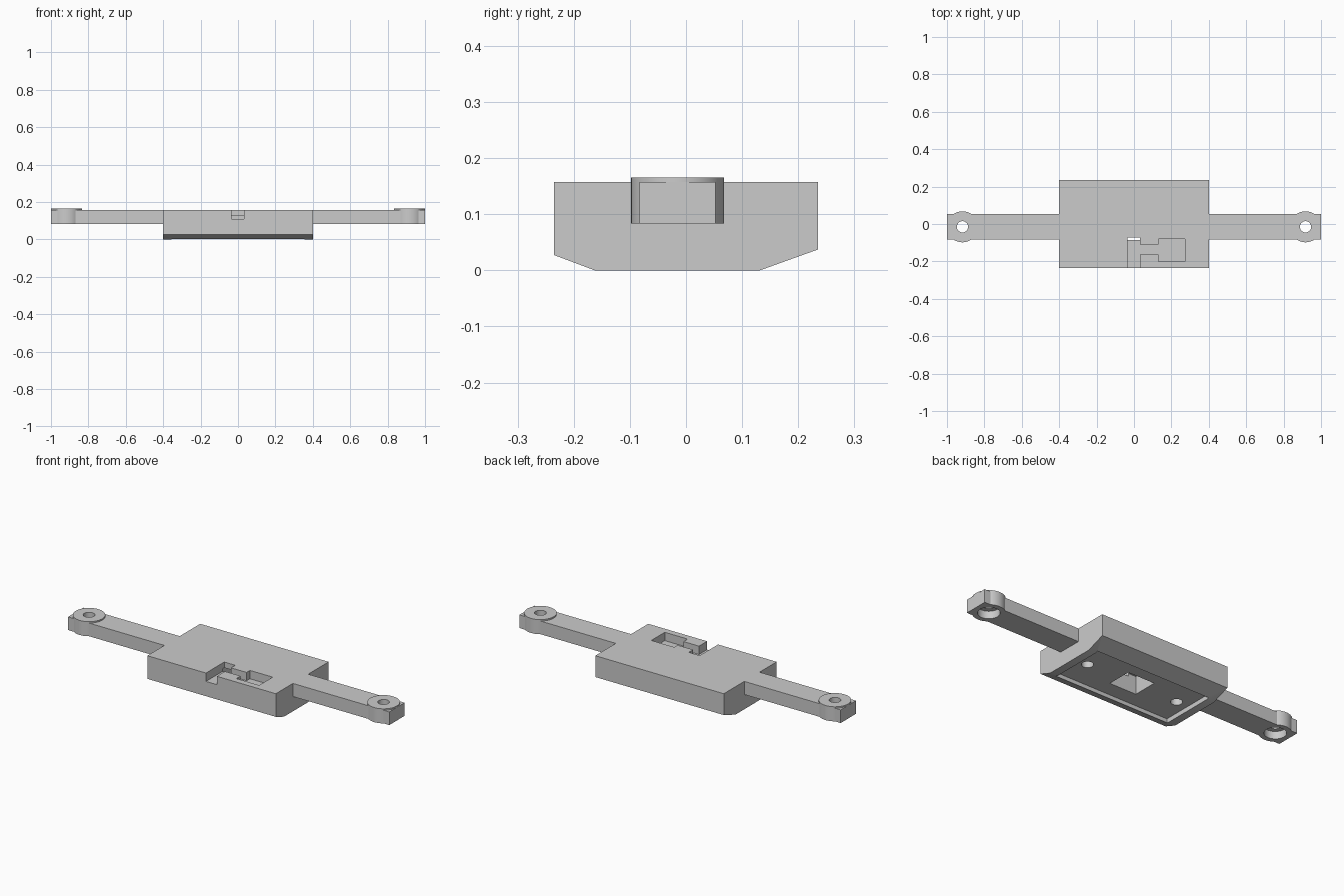
import bpy
import bmesh
import math
from mathutils import Matrix, Vector

cube = bpy.data.objects.get("Cube")
if cube:
    bpy.data.objects.remove(cube, do_unlink=True)

# One plain grey plastic
GREY = (0.6, 0.6, 0.6, 1)
grey = bpy.data.materials.new("grey plastic")
grey.use_nodes = True
grey.diffuse_color = GREY
bsdf = next(n for n in grey.node_tree.nodes if n.type == 'BSDF_PRINCIPLED')
bsdf.inputs["Base Color"].default_value = GREY

DECK = 0.157      # top of body and arms
ARM_Z = 0.083     # underside of arms
MID_Y = -0.015    # centre line of arms and pockets
OVER = 0.3        # cutters run past the top


def make_object(name, bm):
    bmesh.ops.recalc_face_normals(bm, faces=bm.faces)
    mesh = bpy.data.meshes.new(name)
    bm.to_mesh(mesh)
    bm.free()
    mesh.materials.append(grey)
    obj = bpy.data.objects.new(name, mesh)
    bpy.context.scene.collection.objects.link(obj)
    return obj


def box(name, low, high):
    low, high = Vector(low), Vector(high)
    bm = bmesh.new()
    size = Matrix.Diagonal((high - low).to_4d())
    bmesh.ops.create_cube(bm, size=1, matrix=Matrix.Translation((low + high) / 2) @ size)
    return make_object(name, bm)


def cylinder(name, x, y, radius, bottom, top):
    bm = bmesh.new()
    bmesh.ops.create_cone(bm, cap_ends=True, segments=48, radius1=radius, radius2=radius,
                          depth=top - bottom,
                          matrix=Matrix.Translation((x, y, (bottom + top) / 2)))
    return make_object(name, bm)


def combine(target, tools, operation):
    # Boolean each helper into the target, then bake the result and drop helpers
    for tool in tools:
        tool.hide_render = True
        mod = target.modifiers.new(tool.name, 'BOOLEAN')
        mod.operation, mod.object, mod.solver = operation, tool, 'EXACT'
    graph = bpy.context.evaluated_depsgraph_get()
    baked = bpy.data.meshes.new_from_object(target.evaluated_get(graph))
    target.modifiers.clear()
    target.data = baked
    for tool in tools:
        bpy.data.objects.remove(tool, do_unlink=True)


# Body: side profile with sloped lower edges, extruded across
profile = [(-0.235, DECK), (-0.235, 0.027), (-0.163, 0), (0.132, 0), (0.235, 0.037), (0.235, DECK)]
bm = bmesh.new()
face = bm.faces.new([bm.verts.new((-0.4, y, z)) for y, z in profile])
swept = bmesh.ops.extrude_face_region(bm, geom=[face])["geom"]
bmesh.ops.translate(bm, vec=(0.8, 0, 0), verts=[v for v in swept if isinstance(v, bmesh.types.BMVert)])
body = make_object("body", bm)

# Underside recess, centre pocket, pin holes and the top channels
SLOT_Z = 0.11
cutters = [
    box("recess_cutter", (-0.355, -0.172, -0.1), (0.355, 0.145, 0.025)),
    box("pocket_cutter", (-0.083, -0.085, -0.1), (0.083, 0.055, 0.125)),
    box("front_channel_cutter", (-0.035, -0.3, SLOT_Z), (0.033, -0.072, OVER)),
    box("link_channel_cutter", (0, -0.163, SLOT_Z), (0.2, -0.11, OVER)),
    box("side_pocket_cutter", (0.13, -0.2, SLOT_Z), (0.272, -0.08, OVER)),
]
for side in (-1, 1):
    cutters.append(cylinder("pin_hole_cutter", side * 0.285, MID_Y, 0.03, -0.1, 0.075))
combine(body, cutters, 'DIFFERENCE')

# Arms: bar with a round eyelet, counterbored from below
for side, label in ((1, "left"), (-1, "right")):
    xs = sorted((side * 0.4, side * 1.0))
    arm = box(label + "_arm", (xs[0], -0.083, ARM_Z), (xs[1], 0.053, DECK))
    centre = side * 0.917
    combine(arm, [cylinder("eyelet", centre, MID_Y, 0.083, ARM_Z, 0.165)], 'UNION')
    combine(arm, [cylinder("screw_hole_cutter", centre, MID_Y, 0.03, 0, OVER),
                  cylinder("counterbore_cutter", centre, MID_Y, 0.056, 0, 0.125)], 'DIFFERENCE')

# Smooth the round walls, keep hard edges sharp
bpy.ops.object.select_all(action='DESELECT')
for obj in bpy.context.scene.objects:
    if obj.name == "body" or obj.name.endswith("_arm"):
        obj.select_set(True)
        bpy.context.view_layer.objects.active = obj
bpy.ops.object.shade_smooth_by_angle(angle=math.radians(30))
